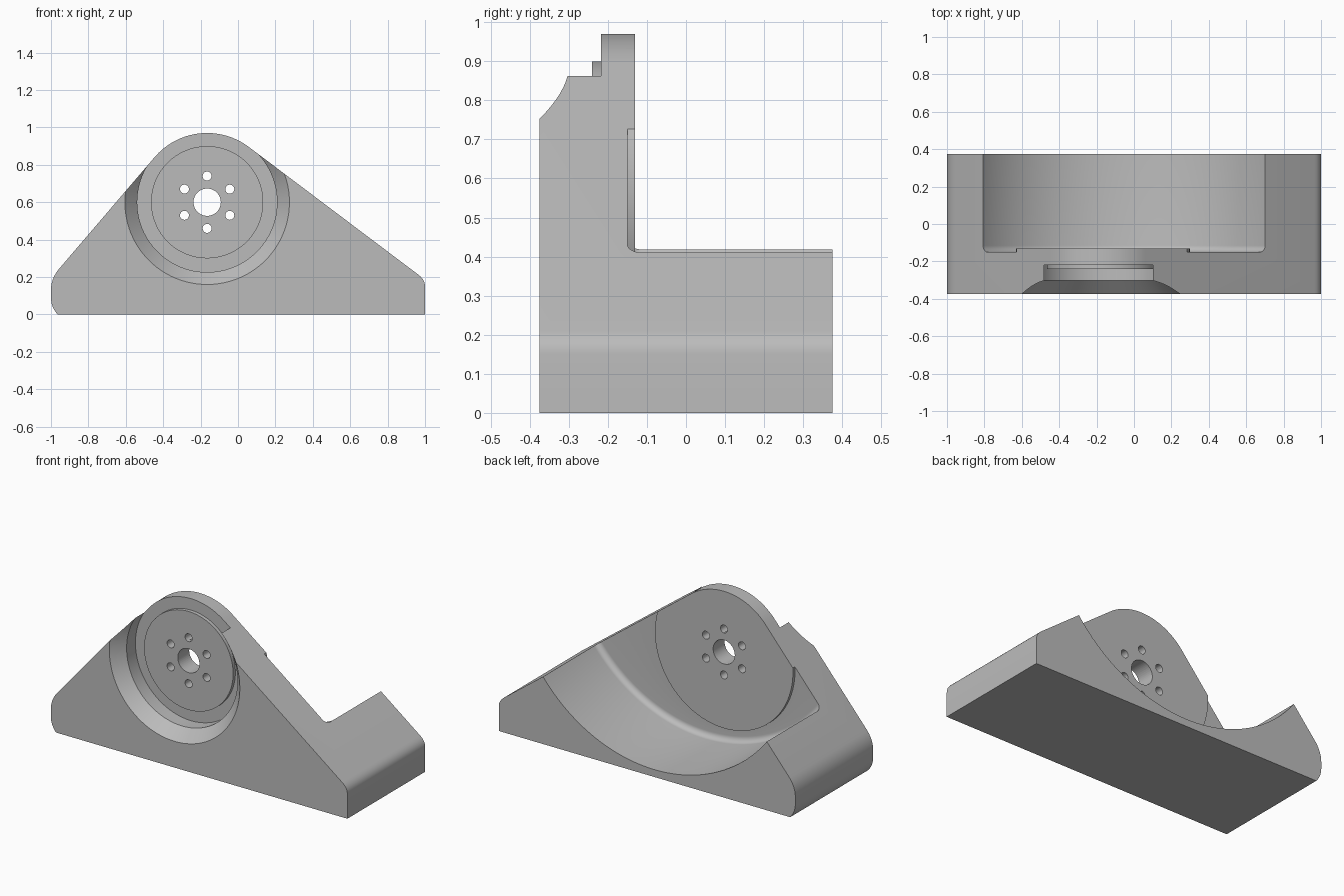
import bpy, bmesh, math
from mathutils import Vector, Matrix

cube = bpy.data.objects.get("Cube")
if cube:
    bpy.data.objects.remove(cube, do_unlink=True)

HUB = Vector((-0.165, 0, 0.6))
HUB_R = 0.37
FRONT, BACK = -0.375, 0.375

grey = bpy.data.materials.new("plain grey")
grey.use_nodes = True
grey.diffuse_color = (0.5, 0.5, 0.5, 1)
grey.node_tree.nodes["Principled BSDF"].inputs["Base Color"].default_value = (0.5, 0.5, 0.5, 1)


def finish(name, bm):
    bmesh.ops.remove_doubles(bm, verts=bm.verts, dist=1e-5)
    bmesh.ops.recalc_face_normals(bm, faces=bm.faces)
    mesh = bpy.data.meshes.new(name)
    bm.to_mesh(mesh)
    bm.free()
    mesh.materials.append(grey)
    ob = bpy.data.objects.new(name, mesh)
    bpy.context.collection.objects.link(ob)
    return ob


def lathe(name, profile, centre, steps=96):
    """Revolve (radius, y) points about an axis along y."""
    bm = bmesh.new()
    vs = [bm.verts.new(centre + Vector((r, y, 0))) for r, y in profile]
    es = [bm.edges.new(pair) for pair in zip(vs, vs[1:])]
    bmesh.ops.spin(bm, geom=vs + es, cent=centre, axis=(0, 1, 0),
                   angle=math.tau, steps=steps)
    return finish(name, bm)


def rod(name, centre, r, y0, y1, steps=32):
    return lathe(name, [(0, y0), (r, y0), (r, y1), (0, y1)], centre, steps)


def cut(target, cutter):
    mod = target.modifiers.new("cut", "BOOLEAN")
    mod.operation, mod.solver, mod.object = "DIFFERENCE", "EXACT", cutter
    bpy.context.view_layer.update()
    deps = bpy.context.evaluated_depsgraph_get()
    mesh = bpy.data.meshes.new_from_object(target.evaluated_get(deps))
    target.modifiers.clear()
    target.data = mesh
    bpy.data.objects.remove(cutter, do_unlink=True)


def bend(a, b, c, n=6):
    """Rounded corner from a to c, pulled toward b."""
    a, b, c = Vector(a), Vector(b), Vector(c)
    return [a.lerp(b, t / n).lerp(b.lerp(c, t / n), t / n) for t in range(n + 1)]


# Bracket body: tangent slopes meeting the round hub top
outline = [(1, 0)]
outline += bend((1, 0.15), (1, 0.186), (0.965, 0.212))
a0, a1 = math.radians(52.8), math.radians(139.7)
for i in range(33):
    a = a0 + (a1 - a0) * i / 32
    outline.append((HUB.x + HUB_R * math.cos(a), HUB.z + HUB_R * math.sin(a)))
outline += bend((-0.96, 0.24), (-1, 0.19), (-1, 0.13))
outline += bend((-1, 0.09), (-1, 0.04), (-0.965, 0))
bm = bmesh.new()
face = bm.faces.new([bm.verts.new((p[0], FRONT, p[1])) for p in outline])
side = bmesh.ops.extrude_face_region(bm, geom=[face])["geom"]
bmesh.ops.translate(bm, vec=(0, BACK - FRONT, 0),
                    verts=[g for g in side if isinstance(g, bmesh.types.BMVert)])
body = finish("bracket_body", bm)

# Rear cradle with a filleted inner corner, leaving a round pad on the web
R, web, f = 0.955, -0.15, 0.035
profile = [(0, web)]
for i in range(9):
    a = math.pi / 2 * i / 8
    profile.append((R - f + f * math.sin(a), web + f - f * math.cos(a)))
profile += [(R, 0.5), (0, 0.5)]
cradle = lathe("cradle_cutter", profile, Vector((-0.05, 0, 1.0)), 160)
cut(cradle, rod("pad_cutter", HUB, 0.465, -0.3, -0.13, 96))
cut(body, cradle)

# Front recess: cone, straight wall, floor and raised mounting disc
cut(body, lathe("recess_cutter", [
    (0, -0.24), (0.3, -0.24), (0.3, -0.218), (0.374, -0.218),
    (0.374, -0.303), (0.44, FRONT), (0.506, -0.45), (0, -0.45)], HUB))

# Shaft bore and ring of bolt holes
cut(body, rod("bore_cutter", HUB, 0.073, -0.5, 0.5, 48))
for i in range(6):
    a = math.radians(90 + 60 * i)
    offset = Vector((math.cos(a), 0, math.sin(a))) * 0.14
    cut(body, rod("bolt_cutter", HUB + offset, 0.024, -0.5, 0.5, 24))

bpy.ops.object.select_all(action="DESELECT")
body.select_set(True)
bpy.context.view_layer.objects.active = body
bpy.ops.object.shade_smooth_by_angle(angle=math.radians(25))
